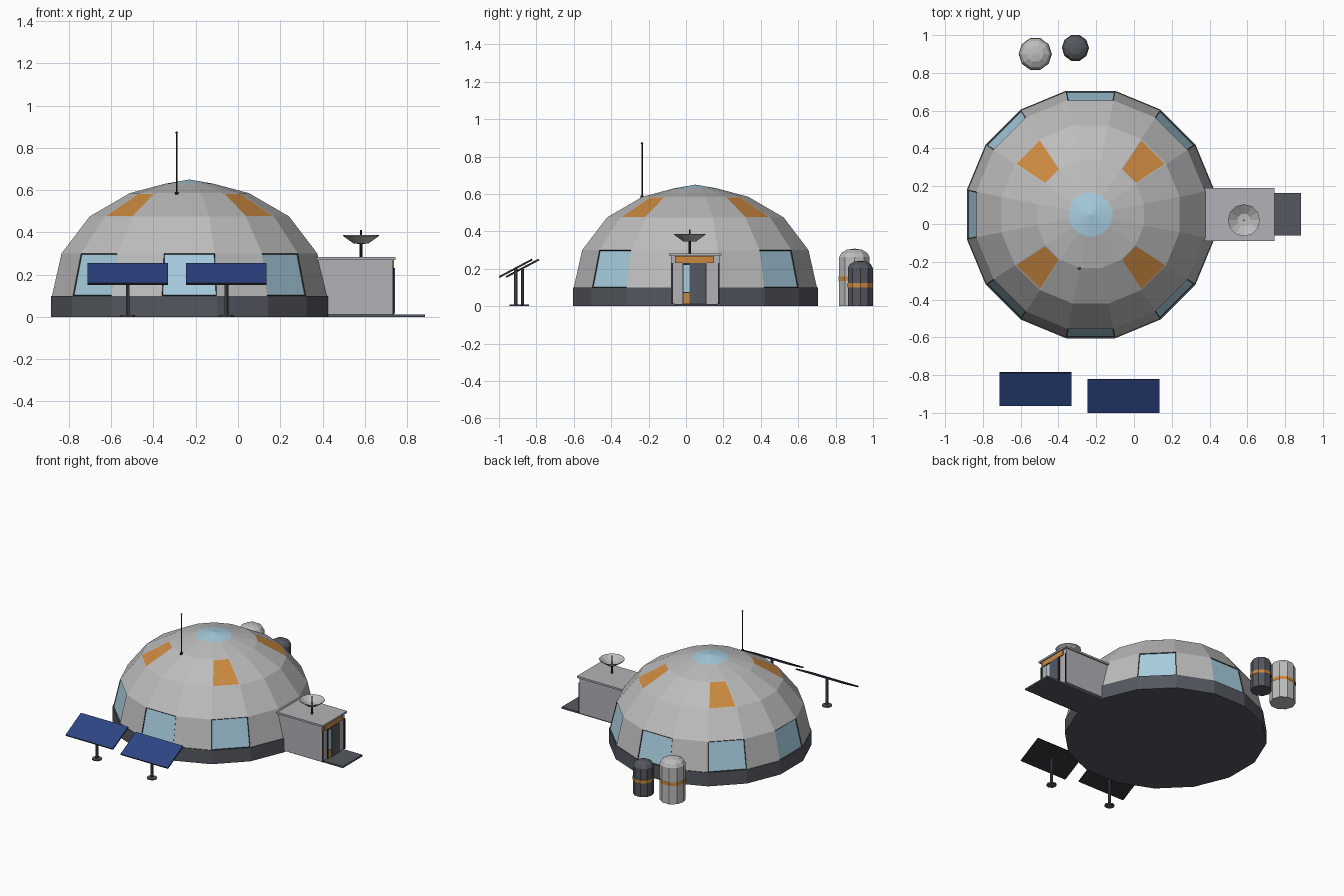
import bpy, bmesh, math
from mathutils import Vector, Matrix

if "Cube" in bpy.data.objects:
    bpy.data.objects.remove(bpy.data.objects["Cube"])


def mat(name, srgb):
    m = bpy.data.materials.new(name)
    lin = [((c + 0.055) / 1.055) ** 2.4 if c > 0.04 else c / 12.92 for c in srgb]
    m.diffuse_color = (*lin, 1)
    m.use_nodes = True
    m.node_tree.nodes["Principled BSDF"].inputs["Base Color"].default_value = m.diffuse_color
    return m


HULL = mat("hull grey", (0.74, 0.74, 0.74))
WALL = mat("wall grey", (0.70, 0.70, 0.72))
DARK = mat("dark grey", (0.33, 0.345, 0.375))
BLACK = mat("frame black", (0.16, 0.165, 0.18))
GLASS = mat("window blue", (0.66, 0.81, 0.88))
ORANGE = mat("orange", (0.80, 0.54, 0.25))
SOLAR = mat("solar blue", (0.18, 0.27, 0.52))


def finish(name, bm, mats):
    bmesh.ops.recalc_face_normals(bm, faces=bm.faces)
    me = bpy.data.meshes.new(name)
    bm.to_mesh(me)
    bm.free()
    for m in mats:
        me.materials.append(m)
    ob = bpy.data.objects.new(name, me)
    bpy.context.collection.objects.link(ob)
    return ob


def lathe_bm(profile, n, loc=(0, 0), phase=0.0):
    """Revolve (radius, z) points; radius 0 closes to a single point."""
    bm = bmesh.new()
    rings = []
    for r, z in profile:
        cnt = n if r > 0 else 1
        rings.append([bm.verts.new((loc[0] + r * math.cos(phase + 2 * math.pi * i / n),
                                    loc[1] + r * math.sin(phase + 2 * math.pi * i / n), z))
                      for i in range(cnt)])
    for a, b in zip(rings, rings[1:]):
        for i in range(n):
            vs = [a[i % len(a)], a[(i + 1) % len(a)], b[(i + 1) % len(b)], b[i % len(b)]]
            bm.faces.new(list(dict.fromkeys(vs)))
    return bm


def lathe(name, profile, n, loc, m, phase=0.0):
    return finish(name, lathe_bm(profile, n, loc, phase), [m])


def rod(name, r, z0, z1, loc, m, n=8):
    return lathe(name, [(0, z0), (r, z0), (r, z1), (0, z1)], n, loc, m)


def box(name, lo, hi, m):
    bm = bmesh.new()
    bmesh.ops.create_cube(bm, size=1)
    lo, hi = Vector(lo), Vector(hi)
    for v in bm.verts:
        v.co = Vector([(lo[k] + hi[k]) / 2 + v.co[k] * (hi[k] - lo[k]) for k in range(3)])
    return finish(name, bm, [m])


# --- main dome: 16 sides, flats facing the axes
C = (-0.23, 0.05)
STEP = math.pi / 8
K = 1 / math.cos(STEP / 2)
lathe("plinth", [(0, 0), (0.655 * K, 0), (0.655 * K, 0.1), (0, 0.1)], 16, C, DARK, STEP / 2)

bm = lathe_bm([(r * K, z) for r, z in [(0.65, 0.1), (0.605, 0.3), (0.472, 0.475),
                                       (0.283, 0.585), (0.115, 0.63), (0, 0.65)]],
              16, C, STEP / 2)
bmesh.ops.recalc_face_normals(bm, faces=bm.faces)
windows, panels = [], []
for f in bm.faces:
    c = f.calc_center_median()
    k = round(math.atan2(c.y - C[1], c.x - C[0]) / STEP) % 16
    if c.z < 0.3 and k % 2 == 0 and k != 0:
        windows.append(f)
    elif 0.475 < c.z < 0.585 and k % 4 == 2:
        panels.append(f)
    elif c.z > 0.625:
        f.material_index = 1
# windows with thin dark frames, orange hull panels
r = bmesh.ops.inset_individual(bm, faces=windows, thickness=0.005, depth=-0.004)
for f in r["faces"]:
    f.material_index = 2
for f in windows:
    f.material_index = 1
bmesh.ops.inset_individual(bm, faces=panels, thickness=0.008)
for f in panels:
    f.material_index = 3
finish("dome", bm, [HULL, GLASS, BLACK, ORANGE])

# --- airlock with roof, door and ramp
box("airlock_walls", (0.36, -0.08, 0.012), (0.73, 0.18, 0.27), WALL)
box("airlock_roof", (0.36, -0.09, 0.27), (0.745, 0.19, 0.283), WALL)
box("ramp", (0.40, -0.06, 0), (0.885, 0.165, 0.012), DARK)
box("door_header", (0.73, -0.06, 0.232), (0.739, 0.15, 0.268), ORANGE)
box("door_surround", (0.73, -0.018, 0.012), (0.736, 0.11, 0.232), BLACK)
box("door_leaf", (0.73, 0.02, 0.015), (0.742, 0.105, 0.232), DARK)
box("door_window", (0.73, -0.014, 0.075), (0.739, 0.018, 0.22), GLASS)
box("door_kick_panel", (0.73, -0.014, 0.015), (0.739, 0.018, 0.07), ORANGE)
for y in (-0.078, 0.17):
    box("door_post", (0.73, y, 0.012), (0.738, y + 0.008, 0.232), BLACK)

# --- dish on the airlock roof
D = (0.582, 0.02)
lathe("dish", [(0, 0.345), (0.035, 0.347), (0.085, 0.383), (0.085, 0.387),
               (0.035, 0.353), (0, 0.351)], 12, D, HULL)
rod("dish_mast", 0.007, 0.28, 0.35, D, BLACK)
rod("dish_feed", 0.004, 0.35, 0.41, D, BLACK)

# --- whip antenna
A = (-0.29, -0.235)
rod("antenna_base", 0.009, 0.575, 0.592, A, BLACK)
rod("antenna", 0.004, 0.575, 0.87, A, BLACK)
lathe("antenna_tip", [(0, 0.864), (0.008, 0.872), (0, 0.88)], 8, A, ORANGE)

# --- solar panels: blue top, dark backing
for x, y in ((-0.522, -0.874), (-0.055, -0.91)):
    bm = bmesh.new()
    bmesh.ops.create_cube(bm, size=1, matrix=Matrix.Diagonal((0.38, 0.2, 0.01, 1)))
    bm.normal_update()
    for f in bm.faces:
        f.material_index = 0 if f.normal.z > 0.5 else 1
    bm.transform(Matrix.Translation((x, y, 0.203)) @ Matrix.Rotation(math.radians(28), 4, 'X'))
    finish("solar_panel", bm, [SOLAR, BLACK])
    rod("panel_post", 0.009, 0, 0.2, (x, y), DARK)
    rod("panel_foot", 0.034, 0, 0.008, (x, y), DARK)

# --- storage tanks with orange bands
for name, loc, r, h, top, band, m in (("light_tank", (-0.523, 0.9), 0.086, 0.262, 0.308, 0.135, HULL),
                                      ("dark_tank", (-0.31, 0.932), 0.07, 0.205, 0.243, 0.1, DARK)):
    d = top - h
    lathe(name, [(0, 0), (r, 0), (r, h), (r * 0.85, h + d * 0.5), (r * 0.5, h + d * 0.87), (0, top)],
          10, loc, m)
    lathe(name + "_band", [(r, band), (r + 0.002, band), (r + 0.002, band + 0.023), (r, band + 0.023)],
          10, loc, ORANGE)
